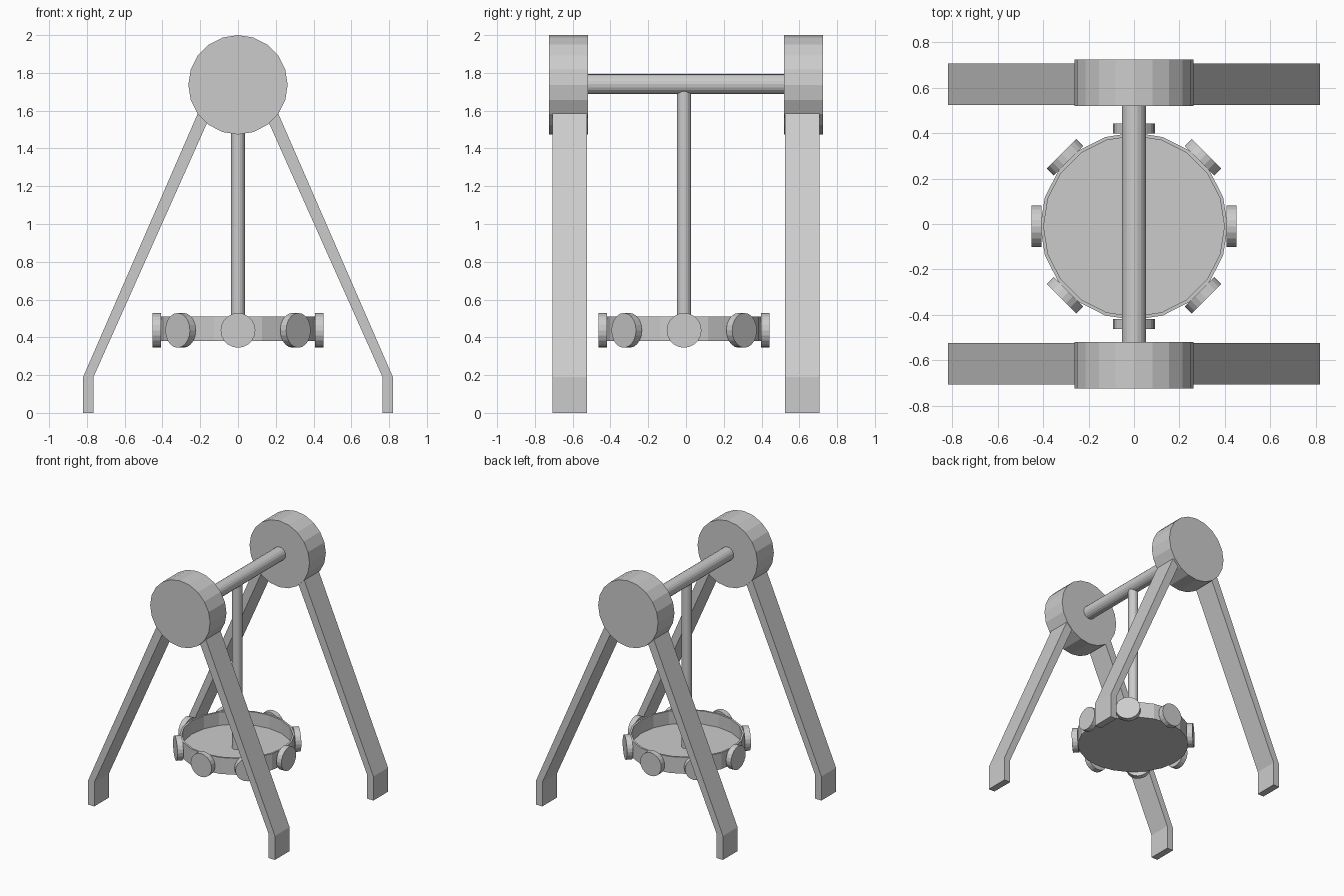
import bpy, bmesh
from math import pi, cos, sin
from mathutils import Vector

if "Cube" in bpy.data.objects:
    bpy.data.objects.remove(bpy.data.objects["Cube"])

SIDES = 20
BASKET_Y = -0.01


def finish(name, bm):
    bmesh.ops.recalc_face_normals(bm, faces=bm.faces[:])
    mesh = bpy.data.meshes.new(name)
    bm.to_mesh(mesh)
    bm.free()
    obj = bpy.data.objects.new(name, mesh)
    bpy.context.collection.objects.link(obj)
    return obj


def cylinder(name, start, end, radius):
    """Flat-faced cylinder between two points."""
    start, end = Vector(start), Vector(end)
    axis = end - start
    bm = bmesh.new()
    bmesh.ops.create_cone(bm, cap_ends=True, segments=SIDES, radius1=radius,
                          radius2=radius, depth=axis.length)
    obj = finish(name, bm)
    obj.rotation_mode = 'QUATERNION'
    obj.rotation_quaternion = axis.to_track_quat('Z', 'Y')
    obj.location = (start + end) / 2
    return obj


def lathe(name, profile, location):
    """Revolve an (r, z) profile that starts and ends on the axis."""
    bm = bmesh.new()
    verts = [bm.verts.new((r, 0, z)) for r, z in profile]
    edges = [bm.edges.new(pair) for pair in zip(verts, verts[1:])]
    bmesh.ops.spin(bm, geom=verts + edges, cent=(0, 0, 0), axis=(0, 0, 1),
                   angle=2 * pi, steps=SIDES, use_merge=True)
    bmesh.ops.remove_doubles(bm, verts=bm.verts[:], dist=1e-4)
    obj = finish(name, bm)
    obj.location = location
    return obj


def leg(name, sx, sy):
    """Bent leg: upright foot, then a slope up into the hub."""
    profile = [(0.82, 0), (0.82, 0.19), (0.163, 1.70),
               (0.09, 1.70), (0.765, 0.19), (0.765, 0)]
    bm = bmesh.new()
    near = [bm.verts.new((sx * x, sy * 0.525, z)) for x, z in profile]
    far = [bm.verts.new((sx * x, sy * 0.708, z)) for x, z in profile]
    n = len(profile)
    for ring in (near, far):
        bm.faces.new((ring[0], ring[1], ring[4], ring[5]))
        bm.faces.new((ring[1], ring[2], ring[3], ring[4]))
    for i in range(n):
        j = (i + 1) % n
        bm.faces.new((near[i], near[j], far[j], far[i]))
    return finish(name, bm)


# Two side frames: round hub and a pair of legs
for end, sy in (("front", -1), ("back", 1)):
    cylinder(end + "_hub", (0, sy * 0.52, 1.737), (0, sy * 0.725, 1.737), 0.263)
    for side, sx in (("left", -1), ("right", 1)):
        leg(f"{end}_{side}_leg", sx, sy)

# Axle between the hubs and the swinging arm
cylinder("axle", (0, -0.53, 1.74), (0, 0.53, 1.74), 0.053)
cylinder("swing_arm", (0, BASKET_Y, 0.40), (0, BASKET_Y, 1.71), 0.037)

# Shallow round gondola with a thin rim
lathe("gondola", [(0, 0.38), (0.413, 0.38), (0.413, 0.51),
                  (0.398, 0.51), (0.398, 0.405), (0, 0.405)], (0, BASKET_Y, 0))

# Eight round seats around the rim
for i in range(8):
    a = i * pi / 4
    inner, outer = ((r * cos(a), r * sin(a) + BASKET_Y, 0.437)
                    for r in (0.408, 0.452))
    cylinder(f"seat_{i + 1}", inner, outer, 0.092)
